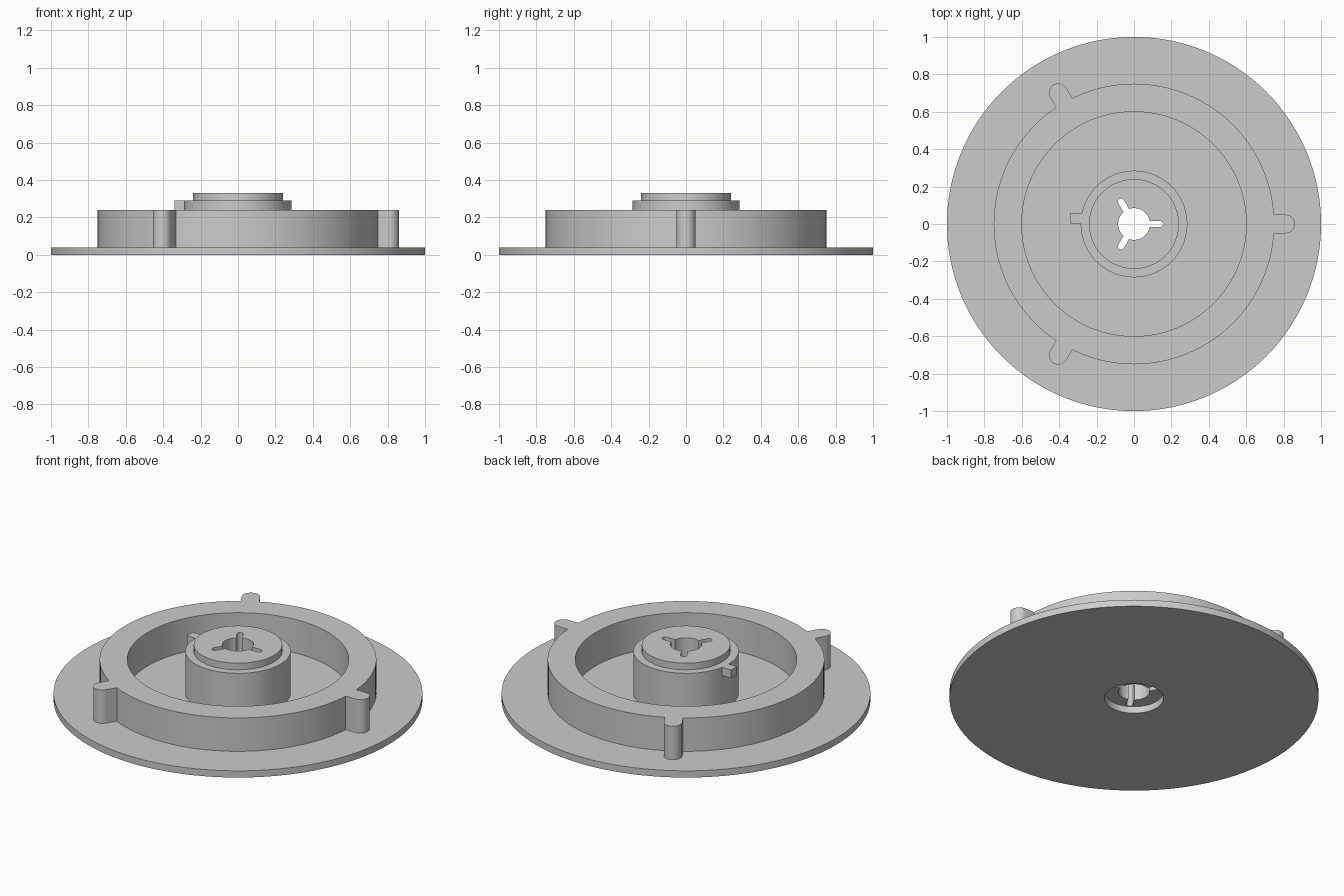
import bpy
import bmesh
from math import cos, sin, pi, radians

if "Cube" in bpy.data.objects:
    bpy.data.objects.remove(bpy.data.objects["Cube"], do_unlink=True)

SEGMENTS = 128
PLATE_TOP = 0.04
RING_TOP = 0.24
HUB_SHOULDER = 0.29
HUB_TOP = 0.33

grey = bpy.data.materials.new("plain_grey")
grey.use_nodes = True
colour = (0.6, 0.6, 0.6, 1)
grey.diffuse_color = colour
grey.node_tree.nodes["Principled BSDF"].inputs["Base Color"].default_value = colour


def finish(name, bm):
    bmesh.ops.recalc_face_normals(bm, faces=bm.faces)
    mesh = bpy.data.meshes.new(name)
    bm.to_mesh(mesh)
    bm.free()
    mesh.materials.append(grey)
    obj = bpy.data.objects.new(name, mesh)
    bpy.context.collection.objects.link(obj)
    return obj


def lathe(name, profile):
    """Turn a closed (radius, height) profile around the z axis."""
    bm = bmesh.new()
    loops = []
    for i in range(SEGMENTS):
        a = 2 * pi * i / SEGMENTS
        loops.append([bm.verts.new((r * cos(a), r * sin(a), z)) for r, z in profile])
    n = len(profile)
    for i in range(SEGMENTS):
        here, there = loops[i], loops[(i + 1) % SEGMENTS]
        for j in range(n):
            k = (j + 1) % n
            bm.faces.new((here[j], there[j], there[k], here[k]))
    return finish(name, bm)


def prism(name, outline, bottom, top):
    """Extrude a flat outline between two heights."""
    bm = bmesh.new()
    face = bm.faces.new([bm.verts.new((x, y, bottom)) for x, y in outline])
    result = bmesh.ops.extrude_face_region(bm, geom=[face])
    verts = [v for v in result["geom"] if isinstance(v, bmesh.types.BMVert)]
    bmesh.ops.translate(bm, verts=verts, vec=(0, 0, top - bottom))
    return finish(name, bm)


def arc(cx, radius, start, end, steps):
    return [(cx + radius * cos(start + (end - start) * i / steps),
             radius * sin(start + (end - start) * i / steps))
            for i in range(steps + 1)]


def turned(points, a):
    return [(x * cos(a) - y * sin(a), x * sin(a) + y * cos(a)) for x, y in points]


def combine(target, tool, operation):
    mod = target.modifiers.new(operation.title(), "BOOLEAN")
    mod.operation = operation
    mod.solver = "EXACT"
    mod.object = tool
    bpy.context.view_layer.objects.active = target
    bpy.ops.object.modifier_apply(modifier=mod.name)
    bpy.data.objects.remove(tool, do_unlink=True)


# Wide base flange with a round recess in its underside
base = lathe("base_flange", [(0.16, 0), (1, 0), (1, PLATE_TOP), (0.16, PLATE_TOP)])

# Raised ring with three rounded lugs
ring = lathe("raised_ring", [(0.6, PLATE_TOP), (0.75, PLATE_TOP),
                             (0.75, RING_TOP), (0.6, RING_TOP)])
lug = [(0.7, -0.05)] + arc(0.81, 0.05, -pi / 2, pi / 2, 20) + [(0.7, 0.05)]
for k in range(3):
    combine(ring, prism("lug", turned(lug, k * 2 * pi / 3), PLATE_TOP, RING_TOP), "UNION")

# Stepped central hub
hub = lathe("central_hub", [(0.05, PLATE_TOP), (0.285, PLATE_TOP), (0.285, HUB_SHOULDER),
                            (0.24, HUB_SHOULDER), (0.24, HUB_TOP), (0.05, HUB_TOP)])

# Small square locating key on the hub's shoulder
key = [(-0.34, 0.003), (-0.26, 0.003), (-0.26, 0.058), (-0.34, 0.058)]
combine(hub, prism("key", key, RING_TOP, HUB_SHOULDER), "UNION")

# Bore with three rounded slots
bore, half_slot = 0.085, 0.017
edge = half_slot / bore
keyhole = []
for k in range(3):
    slot = arc(0.138, half_slot, -pi / 2, pi / 2, 10)
    wall = arc(0, bore, edge, 2 * pi / 3 - edge, 20)
    keyhole += turned(slot + wall, k * 2 * pi / 3)
combine(hub, prism("bore_cutter", keyhole, -0.1, 0.5), "DIFFERENCE")

# Smooth round walls, crisp rims
for obj in (base, ring, hub):
    bpy.ops.object.select_all(action="DESELECT")
    obj.select_set(True)
    bpy.context.view_layer.objects.active = obj
    bpy.ops.object.shade_smooth_by_angle(angle=radians(30))
